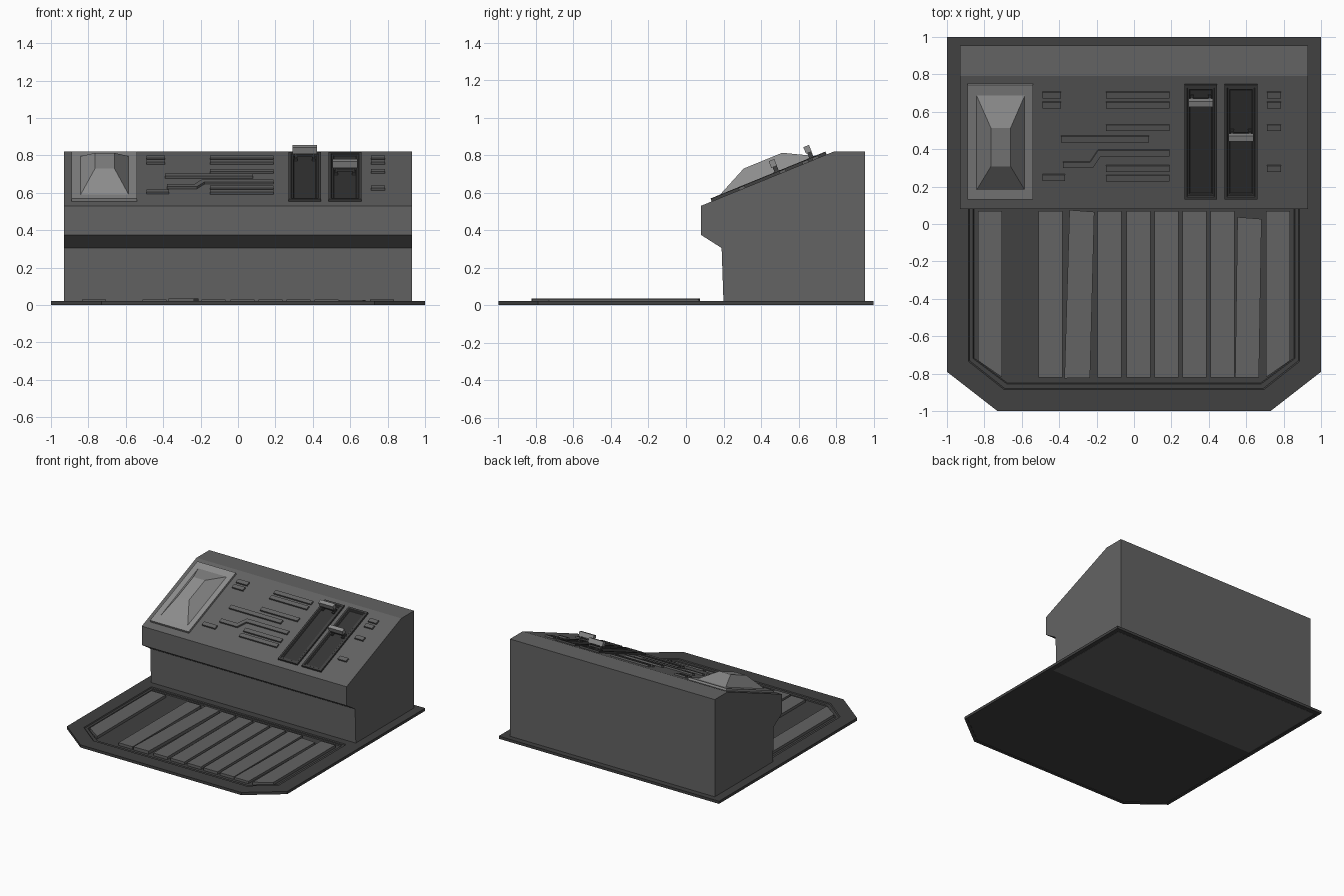
import bpy, bmesh, math
from mathutils import Matrix, Vector

if "Cube" in bpy.data.objects:
    bpy.data.objects.remove(bpy.data.objects["Cube"])


def mat(name, v):
    m = bpy.data.materials.new(name)
    m.diffuse_color = (v, v, v, 1)
    m.use_nodes = True
    m.node_tree.nodes["Principled BSDF"].inputs["Base Color"].default_value = m.diffuse_color
    return m


PANEL = mat("panel grey", 0.125)
DARK = mat("dark grey", 0.052)
BLACK = mat("slot charcoal", 0.035)
LIGHT = mat("light grey", 0.27)


def finish(name, bm, *mats):
    bmesh.ops.recalc_face_normals(bm, faces=bm.faces)
    me = bpy.data.meshes.new(name)
    bm.to_mesh(me)
    bm.free()
    ob = bpy.data.objects.new(name, me)
    bpy.context.collection.objects.link(ob)
    for m in mats:
        me.materials.append(m)
    return ob


def loft(name, rings, *mats, caps=True):
    """Skin a list of equally sized 3D rings."""
    bm = bmesh.new()
    vs = [[bm.verts.new(p) for p in r] for r in rings]
    n = len(vs[0])
    for a, b in zip(vs, vs[1:]):
        for i in range(n):
            bm.faces.new((a[i], a[(i + 1) % n], b[(i + 1) % n], b[i]))
    if caps:
        bm.faces.new(vs[0])
        bm.faces.new(vs[-1])
    return finish(name, bm, *mats)


def prism(name, pts, z0, z1, m):
    return loft(name, [[(x, y, z) for x, y in pts] for z in (z0, z1)], m)


def rect(x0, x1, y0, y1):
    return [(x0, y0), (x1, y0), (x1, y1), (x0, y1)]


# sloped control face: x and plan y map onto the slope, h is height along its normal
ANG = math.atan2(0.29, 0.71)
NORMAL = Vector((0, -math.sin(ANG), math.cos(ANG)))


def on_slope(x, y, h):
    return Vector((x, y, 0.53 + (y - 0.08) * 0.29 / 0.71)) + NORMAL * h


def slope_prism(name, pts, h0, h1, m):
    return loft(name, [[on_slope(x, y, h) for x, y in pts] for h in (h0, h1)], m)


# base plate with a recessed, chamfered front well
def well(w, y1, yc, xc, y0):
    return [(-w, y1), (w, y1), (w, yc), (xc, y0), (-xc, y0), (-w, yc)]


outer = well(1, 1, -0.79, 0.73, -1)
levels = [(outer, 0.003), (outer, 0.022), (well(0.885, 0.14, -0.735, 0.695, -0.885), 0.022),
          (well(0.88, 0.135, -0.73, 0.69, -0.88), 0.015),
          (well(0.86, 0.12, -0.72, 0.68, -0.855), 0.015),
          (well(0.855, 0.115, -0.717, 0.677, -0.85), 0.008)]
loft("base_plate", [[(x, y, z) for x, y in pts] for pts, z in levels], DARK)
rim = well(0.975, 0.975, -0.78, 0.72, -0.975)
loft("base_foot_rim", [[(x, y, z) for x, y in p] for p, z in
     ((outer, 0.004), (outer, 0), (rim, 0), (rim, 0.004))], DARK, caps=False)
prism("console_underside", rect(-0.96, 0.96, 0.2, 0.96), 0.0015, 0.006, PANEL)

# floor slats, one missing, two knocked askew
for i, x in enumerate((-0.51, -0.195, -0.04, 0.11, 0.26, 0.41)):
    prism(f"floor_slat_{i}", rect(x, x + 0.127, -0.82, 0.07), 0.006, 0.03, PANEL)
for s, side in ((-1, "left"), (1, "right")):
    prism("end_slat_" + side, [(s * x, y) for x, y in
          ((0.705, 0.07), (0.835, 0.07), (0.835, -0.73), (0.705, -0.82))], 0.006, 0.03, PANEL)
skew = prism("loose_slat", [(-0.345, 0.075), (-0.212, 0.065), (-0.235, -0.822), (-0.372, -0.825)],
             0.009, 0.035, PANEL)
prism("shifted_slat", [(0.553, 0.037), (0.682, 0.027), (0.668, -0.82), (0.541, -0.82)],
      0.006, 0.027, PANEL)

# console body from a side profile
profile = [(0.08, 0.53), (0.08, 0.375), (0.19, 0.305), (0.2, 0.015),
           (0.955, 0.015), (0.955, 0.82), (0.79, 0.82)]
loft("console_body", [[(x, y, z) for y, z in profile] for x in (-0.93, 0.93)], PANEL)

# light hood on the left: mounting plate and faceted cover
slope_prism("hood_plate", rect(-0.89, -0.54, 0.137, 0.75), -0.01, 0.017, LIGHT)
loft("hood_cover", [[on_slope(x, y, 0.01) for x, y in rect(-0.848, -0.578, 0.175, 0.705)],
                    [on_slope(x, y, 0.098) for x, y in rect(-0.765, -0.66, 0.345, 0.55)]], LIGHT)

# raised button bars
bars = [(-0.49, -0.39, 0.69), (-0.49, -0.39, 0.637), (-0.49, -0.37, 0.248), (-0.39, 0.08, 0.455)]
bars += [(-0.15, 0.19, y) for y in (0.69, 0.637, 0.515, 0.298, 0.245)]
bars += [(0.71, 0.785, y) for y in (0.69, 0.637, 0.515, 0.298)]
for i, (x0, x1, y) in enumerate(bars):
    slope_prism(f"button_bar_{i}", rect(x0, x1, y - 0.014, y + 0.018), -0.01, 0.013, PANEL)
slope_prism("stepped_bar", [(-0.38, 0.303), (-0.22, 0.303), (-0.178, 0.366), (0.19, 0.366),
                            (0.19, 0.397), (-0.193, 0.397), (-0.235, 0.334), (-0.38, 0.334)],
            -0.01, 0.013, PANEL)

# two slider units: stepped frame, dark track, arms and light grip
for i, (x, y) in enumerate(((0.357, 0.675), (0.572, 0.49))):
    rings = []
    for d, h in ((0, -0.01), (0, 0.015), (0.014, 0.015), (0.018, 0.010), (0.026, 0.010), (0.030, 0.004)):
        rings.append([on_slope(px, py, h) for px, py in
                      rect(x - 0.088 + d, x + 0.088 - d, 0.137 + d, 0.748 - d)])
    loft(f"slider_frame_{i}", rings, DARK, caps=False)
    slope_prism(f"slider_track_{i}", rect(x - 0.06, x + 0.06, 0.165, 0.72), -0.005, 0.005, BLACK)
    for s in (-1, 1):
        ax = x + s * 0.048
        slope_prism(f"slider_arm_{i}_{s}", rect(ax - 0.006, ax + 0.006, y - 0.011, y + 0.011),
                    0, 0.05, DARK)
        slope_prism(f"slider_foot_{i}_{s}", rect(ax - 0.01, ax + 0.01, y - 0.02, y + 0.02),
                    0, 0.018, DARK)
    slope_prism(f"slider_bridge_{i}", rect(x - 0.052, x + 0.052, y - 0.008, y + 0.008),
                0.022, 0.036, DARK)
    slope_prism(f"slider_grip_{i}", rect(x - 0.066, x + 0.066, y - 0.018, y + 0.012), 0.045, 0.083, LIGHT)
